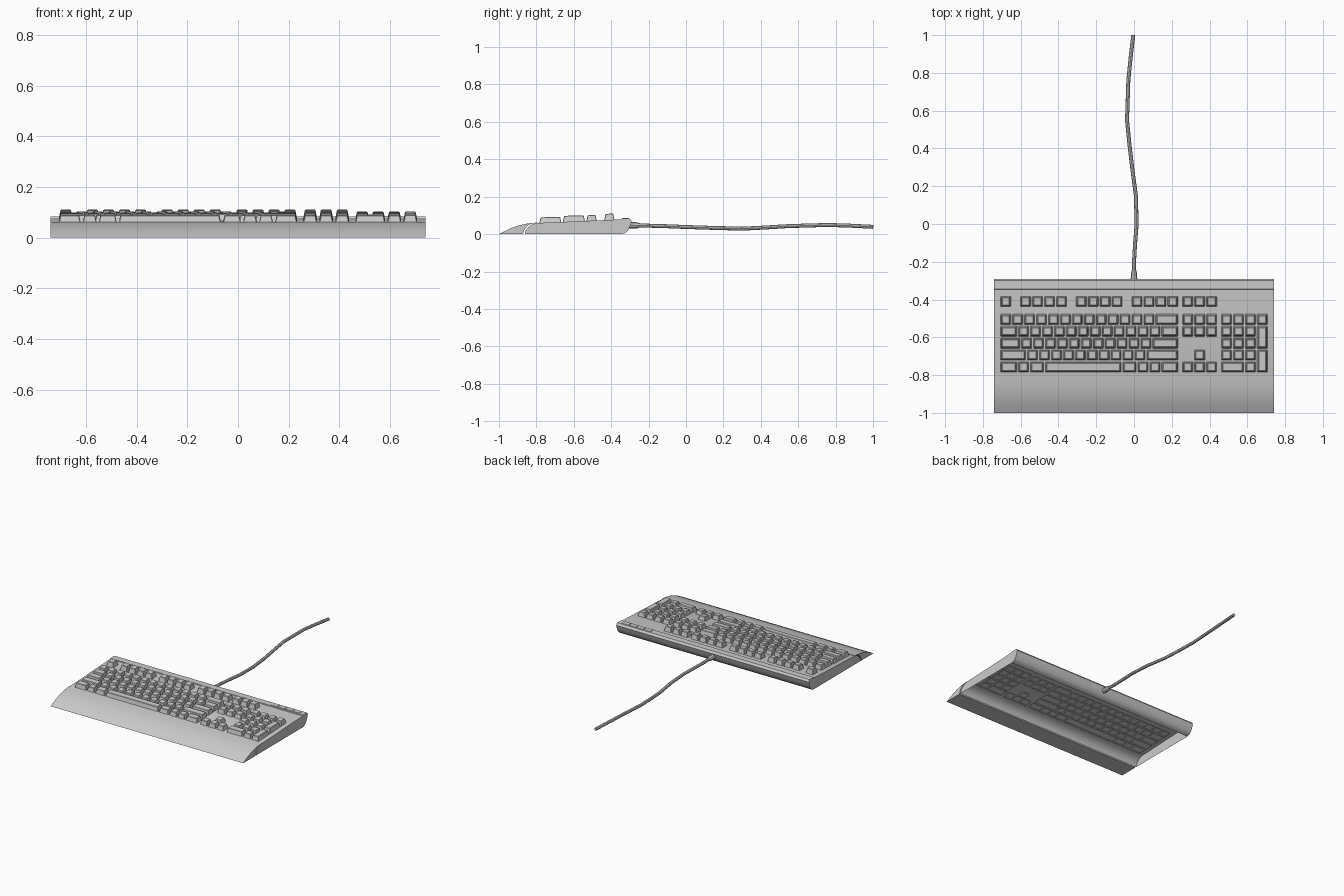
import bpy, bmesh, math
from mathutils import Vector

if "Cube" in bpy.data.objects:
    bpy.data.objects.remove(bpy.data.objects["Cube"])

HALF = 0.74          # half width of the case
U = 0.0632           # key pitch
LEFT = -0.711        # left edge of the key field
ROWS = [-0.410, -0.505, -0.568, -0.631, -0.694, -0.757]
KEY_TOP = [0.109, 0.102, 0.099, 0.096, 0.091, 0.090]


def plate_z(y):
    return 0.059 + (y + 0.80) * 0.043


def finish(name, bm, smooth=None):
    bmesh.ops.recalc_face_normals(bm, faces=bm.faces)
    me = bpy.data.meshes.new(name)
    bm.to_mesh(me)
    bm.free()
    ob = bpy.data.objects.new(name, me)
    bpy.context.collection.objects.link(ob)
    if smooth:
        smooth_object(ob, smooth)
    return ob


def smooth_object(ob, angle):
    bpy.ops.object.select_all(action='DESELECT')
    ob.select_set(True)
    bpy.context.view_layer.objects.active = ob
    bpy.ops.object.shade_smooth_by_angle(angle=math.radians(angle))


def extrude_profile(name, profile, x0, x1, closed, smooth=None):
    """Sweep a (y, z) profile along x and cap both ends."""
    bm = bmesh.new()
    a = [bm.verts.new((x0, y, z)) for y, z in profile]
    b = [bm.verts.new((x1, y, z)) for y, z in profile]
    n = len(profile)
    for i in range(n if closed else n - 1):
        j = (i + 1) % n
        bm.faces.new((a[i], a[j], b[j], b[i]))
    bm.faces.new(a)
    bm.faces.new(b[::-1])
    return finish(name, bm, smooth)


# Case: hollow shell, open underneath, raised strip along the back
case = [(-0.862, 0), (-0.857, 0.018), (-0.845, 0.036), (-0.826, 0.050),
        (-0.80, plate_z(-0.80)), (-0.347, plate_z(-0.347)), (-0.345, 0.084),
        (-0.300, 0.084), (-0.29, 0.070), (-0.299, 0.042), (-0.311, 0.018),
        (-0.325, 0.006), (-0.345, 0)]
extrude_profile("case", case, -HALF, HALF, False, 25)

# Wrist rest: crescent wedge separated from the case by a thin slit
rest = [(-1.0, 0), (-0.97, 0.016), (-0.935, 0.032), (-0.895, 0.046),
        (-0.85, 0.056), (-0.795, 0.062), (-0.795, 0.059), (-0.83, 0.055),
        (-0.853, 0.040), (-0.866, 0.020), (-0.871, 0)]
extrude_profile("wrist_rest", rest, -HALF, HALF, True, 25)


def add_key(bm, x0, x1, y0, y1, top):
    """Tapered keycap, open underneath and sunk a little into the plate."""
    gap, taper = 0.0035, 0.0075
    lower, upper = [], []
    for sx, sy in ((0, 0), (1, 0), (1, 1), (0, 1)):
        bx = x1 - gap if sx else x0 + gap
        by = y1 - gap if sy else y0 + gap
        tx = bx - taper if sx else bx + taper
        ty = by - taper if sy else by + taper
        lower.append(bm.verts.new((bx, by, plate_z(by) - 0.004)))
        upper.append(bm.verts.new((tx, ty, top + (0.0015 if sy else -0.0015))))
    for i in range(4):
        j = (i + 1) % 4
        bm.faces.new((lower[i], lower[j], upper[j], upper[i]))
    bm.faces.new(upper)


def key_group(name, keys):
    """keys: (row, start in units, width in units, rows spanned)"""
    bm = bmesh.new()
    for row, start, width, span in keys:
        x0 = LEFT + start * U
        y1 = ROWS[row] + U / 2
        y0 = ROWS[row + span - 1] - U / 2
        add_key(bm, x0, x0 + width * U, y0, y1, KEY_TOP[row])
    bmesh.ops.recalc_face_normals(bm, faces=bm.faces)
    ob = finish(name, bm)
    bev = ob.modifiers.new("Edge", 'BEVEL')
    bev.width = 0.0025
    bev.segments = 1
    bev.limit_method = 'ANGLE'


def run(row, start, widths):
    out = []
    for w in widths:
        out.append((row, start, w, 1))
        start += w
    return out


# Key blocks
key_group("function_keys", run(0, 0, [1]) + run(0, 1.67, [1] * 4)
          + run(0, 6.33, [1] * 4) + run(0, 11, [1] * 4))
key_group("main_keys",
          run(1, 0, [1] * 13 + [2])
          + run(2, 0, [1.5] + [1] * 12 + [1.5])
          + run(3, 0, [1.75] + [1] * 11 + [2.25])
          + run(4, 0, [2.25] + [1] * 10 + [2.75])
          + run(5, 0, [1.5, 1, 1.25, 6.5, 1.25, 1, 1, 1.5]))
NAV, PAD = 15.25, 18.5
key_group("navigation_keys", run(0, NAV, [1] * 3) + run(1, NAV, [1] * 3)
          + run(2, NAV, [1] * 3))
key_group("arrow_keys", run(4, NAV + 1, [1]) + run(5, NAV, [1] * 3))
key_group("number_pad_keys", run(1, PAD, [1] * 4) + run(2, PAD, [1] * 3)
          + run(3, PAD, [1] * 3) + run(4, PAD, [1] * 3) + run(5, PAD, [2, 1])
          + [(2, PAD + 3, 1, 2), (4, PAD + 3, 1, 2)])

# Media buttons set in the back strip
for i in range(4):
    x = 0.49 + i * 0.056
    extrude_profile(f"media_button_{i + 1}",
                    [(-0.340, 0.083), (-0.338, 0.0865), (-0.308, 0.0865), (-0.306, 0.083)],
                    x, x + 0.048, True)


def tube(name, points, radius, radii=None):
    cu = bpy.data.curves.new(name, 'CURVE')
    cu.dimensions = '3D'
    cu.bevel_depth = radius
    cu.bevel_resolution = 2
    cu.use_fill_caps = True
    sp = cu.splines.new('POLY')
    sp.points.add(len(points) - 1)
    for i, (p, c) in enumerate(zip(sp.points, points)):
        p.co = (*c, 1)
        p.radius = radii[i] if radii else 1
    tmp = bpy.data.objects.new(name, cu)
    bpy.context.collection.objects.link(tmp)
    bpy.ops.object.select_all(action='DESELECT')
    tmp.select_set(True)
    bpy.context.view_layer.objects.active = tmp
    bpy.ops.object.convert(target='MESH')
    smooth_object(bpy.context.view_layer.objects.active, 40)


# Cable and its strain relief
tube("cable", [(0, -0.30, 0.048), (0, -0.20, 0.045), (0.006, -0.10, 0.042),
               (0.014, 0.0, 0.038), (0.010, 0.15, 0.033), (-0.010, 0.30, 0.029),
               (-0.024, 0.42, 0.035), (-0.037, 0.55, 0.043), (-0.030, 0.76, 0.049),
               (-0.018, 0.88, 0.045), (-0.004, 1.0, 0.039)], 0.0105)
tube("strain_relief", [(0, -0.305, 0.048), (0, -0.262, 0.047), (0, -0.246, 0.047)],
     0.018, [1, 0.9, 0.65])
